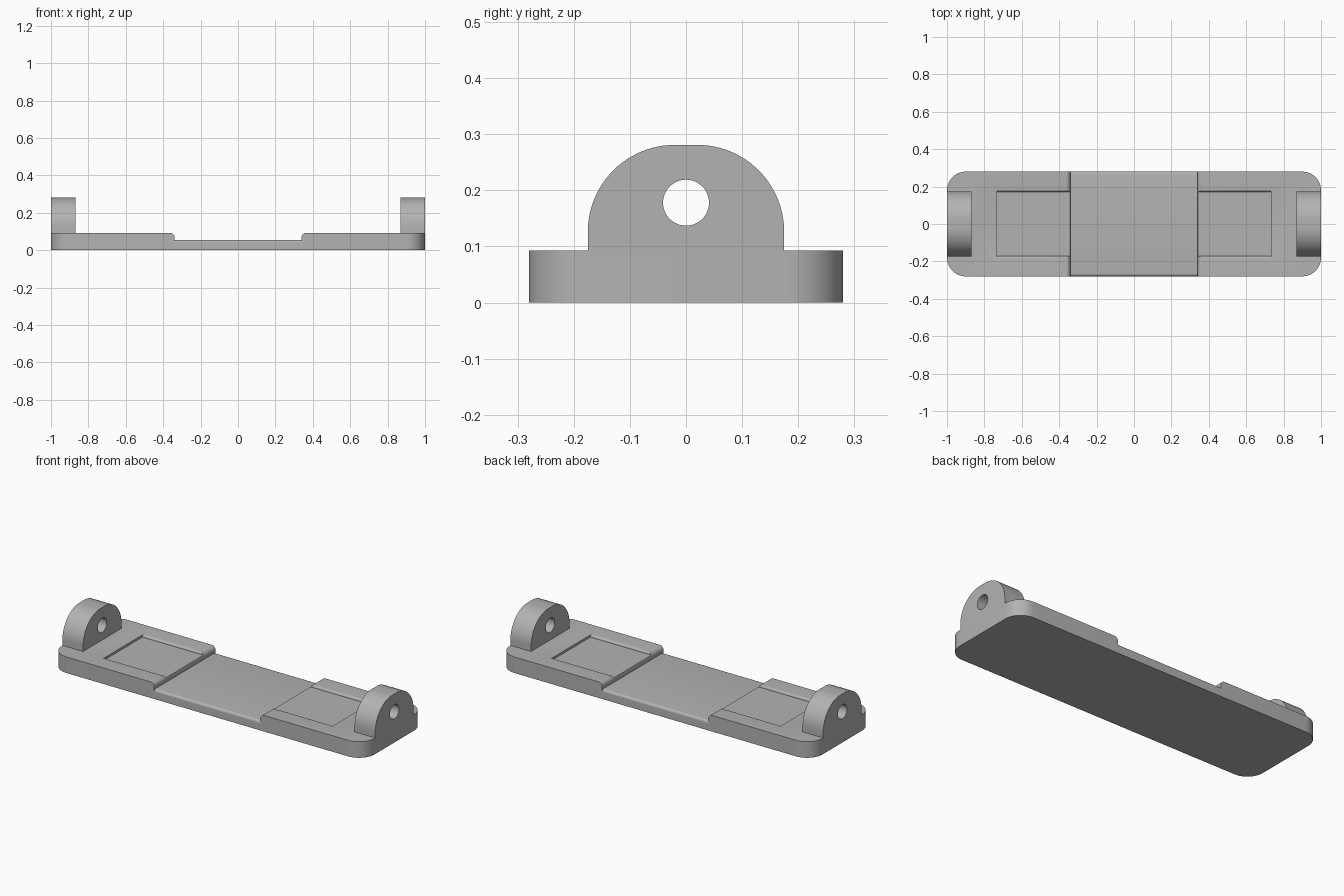
import bpy, bmesh, math
from mathutils import Vector

if "Cube" in bpy.data.objects:
    bpy.data.objects.remove(bpy.data.objects["Cube"])

grey = bpy.data.materials.new("plain grey")
grey.use_nodes = True
COLOUR = (0.45, 0.45, 0.45, 1)
grey.diffuse_color = COLOUR
grey.node_tree.nodes["Principled BSDF"].inputs["Base Color"].default_value = COLOUR

HALF_WIDTH, TOP, FLOOR, STEP = 0.28, 0.093, 0.055, 0.34


def arc(cu, cv, radius, start, end, steps=10):
    """Points on a circular arc, angles in degrees."""
    angles = [math.radians(start + (end - start) * i / steps) for i in range(steps + 1)]
    return [(cu + radius * math.cos(a), cv + radius * math.sin(a)) for a in angles]


def prism(name, profile, axis, low, high, corner=None):
    """Extrude a profile (u, z) along x or y; corner rounds the upright edges at x = 1."""
    bm = bmesh.new()
    place = (lambda u, z: (low, u, z)) if axis == "x" else (lambda u, z: (u, low, z))
    face = bm.faces.new([bm.verts.new(place(u, z)) for u, z in profile])
    extruded = bmesh.ops.extrude_face_region(bm, geom=[face])["geom"]
    move = Vector((high - low, 0, 0)) if axis == "x" else Vector((0, high - low, 0))
    bmesh.ops.translate(bm, vec=move, verts=[v for v in extruded if isinstance(v, bmesh.types.BMVert)])
    bmesh.ops.recalc_face_normals(bm, faces=bm.faces)
    if corner:
        edges = [e for e in bm.edges if all(v.co.x > 0.999 for v in e.verts)
                 and abs(e.verts[0].co.z - e.verts[1].co.z) > 0.01]
        bmesh.ops.bevel(bm, geom=edges, offset=corner, segments=12, profile=0.5, affect="EDGES")
    mesh = bpy.data.meshes.new(name)
    bm.to_mesh(mesh)
    bm.free()
    mesh.materials.append(grey)
    obj = bpy.data.objects.new(name, mesh)
    bpy.context.collection.objects.link(obj)
    return obj


def apply(obj, mod):
    bpy.ops.object.select_all(action="DESELECT")
    bpy.context.view_layer.objects.active = obj
    obj.select_set(True)
    bpy.ops.object.modifier_apply(modifier=mod.name)


def boolean(obj, other, operation):
    mod = obj.modifiers.new("boolean", "BOOLEAN")
    mod.operation, mod.solver, mod.object = operation, "EXACT", other
    apply(obj, mod)
    bpy.data.objects.remove(other)


def mirror(obj):
    apply(obj, obj.modifiers.new("mirror", "MIRROR"))


# Raised end blocks with a rounded inner lip and rounded outer corners
lip = 0.024
block_profile = [(1, 0), (1, TOP)] + arc(STEP + lip, TOP - lip, lip, 90, 180) + [(STEP, 0)]
base = prism("base_plate", block_profile, "y", -HALF_WIDTH, HALF_WIDTH, corner=0.1)

# Shallow pocket open toward the middle, with eased long sides
pocket_floor, ease = 0.08, 0.013
right_side = arc(0.172 + ease, pocket_floor, ease, 180, 90, 6)
pocket_profile = right_side + [(0.185, 0.2), (-0.185, 0.2)] + [(-u, z) for u, z in reversed(right_side)]
boolean(base, prism("pocket_cutter", pocket_profile, "x", 0.2, 0.732), "DIFFERENCE")
mirror(base)

# Lower middle slab with rounded long edges
edge = 0.014
right_edge = arc(HALF_WIDTH - edge, FLOOR - edge, edge, 0, 90, 6)
slab_profile = [(HALF_WIDTH, 0)] + right_edge + [(-u, z) for u, z in reversed(right_edge)] + [(-HALF_WIDTH, 0)]
boolean(base, prism("slab", slab_profile, "x", -STEP - 0.02, STEP + 0.02), "UNION")

# Arched end lugs with a round pin hole
right_arch = arc(0.02, 0.126, 0.155, 0, 90, 24)
lug_profile = [(0.175, TOP)] + right_arch + [(-u, z) for u, z in reversed(right_arch)] + [(-0.175, TOP)]
lugs = prism("end_lugs", lug_profile, "x", 0.868, 1)
boolean(lugs, prism("hole_cutter", arc(0, 0.178, 0.041, 0, 352.5, 47), "x", 0.8, 1.1), "DIFFERENCE")
mirror(lugs)

for part in (base, lugs):
    bpy.ops.object.select_all(action="DESELECT")
    bpy.context.view_layer.objects.active = part
    part.select_set(True)
    bpy.ops.object.shade_smooth_by_angle(angle=math.radians(30))
